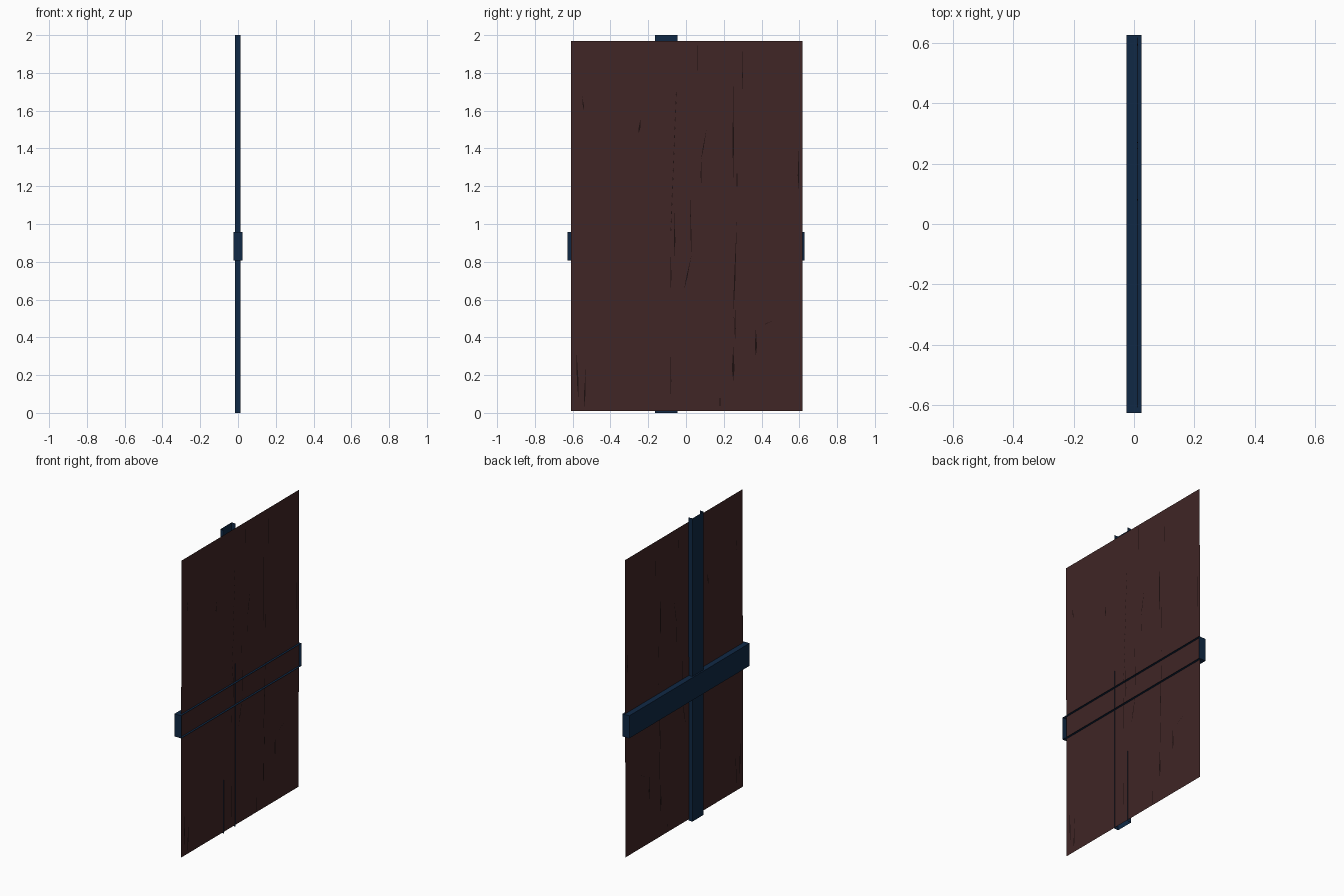
import bpy
import bmesh

if "Cube" in bpy.data.objects:
    bpy.data.objects.remove(bpy.data.objects["Cube"], do_unlink=True)


def material(name, colour):
    mat = bpy.data.materials.new(name)
    mat.use_nodes = True
    mat.diffuse_color = (*colour, 1)
    shader = next(n for n in mat.node_tree.nodes if n.type == "BSDF_PRINCIPLED")
    shader.inputs["Base Color"].default_value = (*colour, 1)
    shader.inputs["Roughness"].default_value = 0.9
    return mat


brown = material("dark brown wood", (0.051, 0.019, 0.019))
crack_brown = material("crack brown", (0.012, 0.005, 0.005))
navy = material("navy metal", (0.005, 0.022, 0.06))


def finish(bm, name, mat):
    mesh = bpy.data.meshes.new(name)
    bm.to_mesh(mesh)
    bm.free()
    mesh.materials.append(mat)
    obj = bpy.data.objects.new(name, mesh)
    bpy.context.collection.objects.link(obj)
    return obj


def open_bar(name, low, high, open_ends):
    """Hollow bar without its +x side, and optionally without top and bottom."""
    bm = bmesh.new()
    bmesh.ops.create_cube(bm, size=1)
    for v in bm.verts:
        v.co = [(a + b) / 2 + c * (b - a) for a, b, c in zip(low, high, v.co)]
    bm.normal_update()
    gone = [f for f in bm.faces
            if f.normal.x > 0.5 or (open_ends and abs(f.normal.z) > 0.5)]
    bmesh.ops.delete(bm, geom=gone, context="FACES")
    return finish(bm, name, navy)


# Crossed bars behind the panel, their rims just passing through it
open_bar("vertical_bar", (-0.015, -0.163, 0), (0.0125, -0.045, 2), True)
open_bar("horizontal_bar", (-0.025, -0.627, 0.808), (0.025, 0.627, 0.957), False)


# Thin wooden panel, leaning very slightly
def panel_x(z):
    return 0.0095 + 0.0018 * z


bm = bmesh.new()
corners = [(-0.608, 0.01), (0.618, 0.01), (0.618, 1.97), (-0.608, 1.97)]
bm.faces.new([bm.verts.new((panel_x(z), y, z)) for y, z in corners])
finish(bm, "wood_panel", brown)

# Cracks: y at the bottom, bottom z, top z, sideways lean, width
cracks = [
    (0.25, 1.24, 1.74, 0, 0.008),
    (0.27, 1.17, 1.32, 0, 0.005),
    (0.25, 0.5, 1.04, 0.02, 0.007),
    (0.25, 0.17, 0.35, 0, 0.014),
    (0.26, 0.38, 0.57, 0, 0.007),
    (0.37, 0.3, 0.45, 0, 0.012),
    (0.3, 1.7, 1.94, 0, 0.005),
    (0.06, 1.8, 1.97, 0, 0.004),
    (0.595, 1.17, 1.42, 0, 0.007),
    (-0.57, 0.08, 0.33, -0.01, 0.009),
    (-0.54, 0.02, 0.24, 0.01, 0.008),
    (-0.54, 1.6, 1.68, -0.01, 0.006),
    (-0.25, 1.48, 1.56, 0.01, 0.009),
    (0.08, 1.34, 1.51, 0.03, 0.005),
    (0.08, 1.2, 1.36, 0, 0.005),
    (0.03, 0.8, 1.2, -0.01, 0.005),
    (-0.01, 0.65, 0.84, 0.04, 0.006),
    (-0.06, 0.82, 1.08, 0, 0.007),
    (-0.08, 0.06, 0.37, 0, 0.004),
    (-0.08, 0.64, 0.87, 0, 0.005),
    (0.18, 0.02, 0.11, 0, 0.005),
    (0.4, 0.46, 0.5, 0.08, 0.004),
]
# The long dotted split
for i in range(17):
    t = i / 17
    cracks.append((-0.08 + 0.03 * t, 0.96 + 0.76 * t, 0.985 + 0.76 * t, 0, 0.006))

bm = bmesh.new()
for y, low, high, lean, width in cracks:
    mid = low + (high - low) * 0.35
    points = [(y, low), (y + lean * 0.35 + width / 2, mid),
              (y + lean, high), (y + lean * 0.35 - width / 2, mid)]
    for lift in (0.001, -0.001):
        bm.faces.new([bm.verts.new((panel_x(b) + lift, a, b)) for a, b in points])
finish(bm, "panel_cracks", crack_brown)
